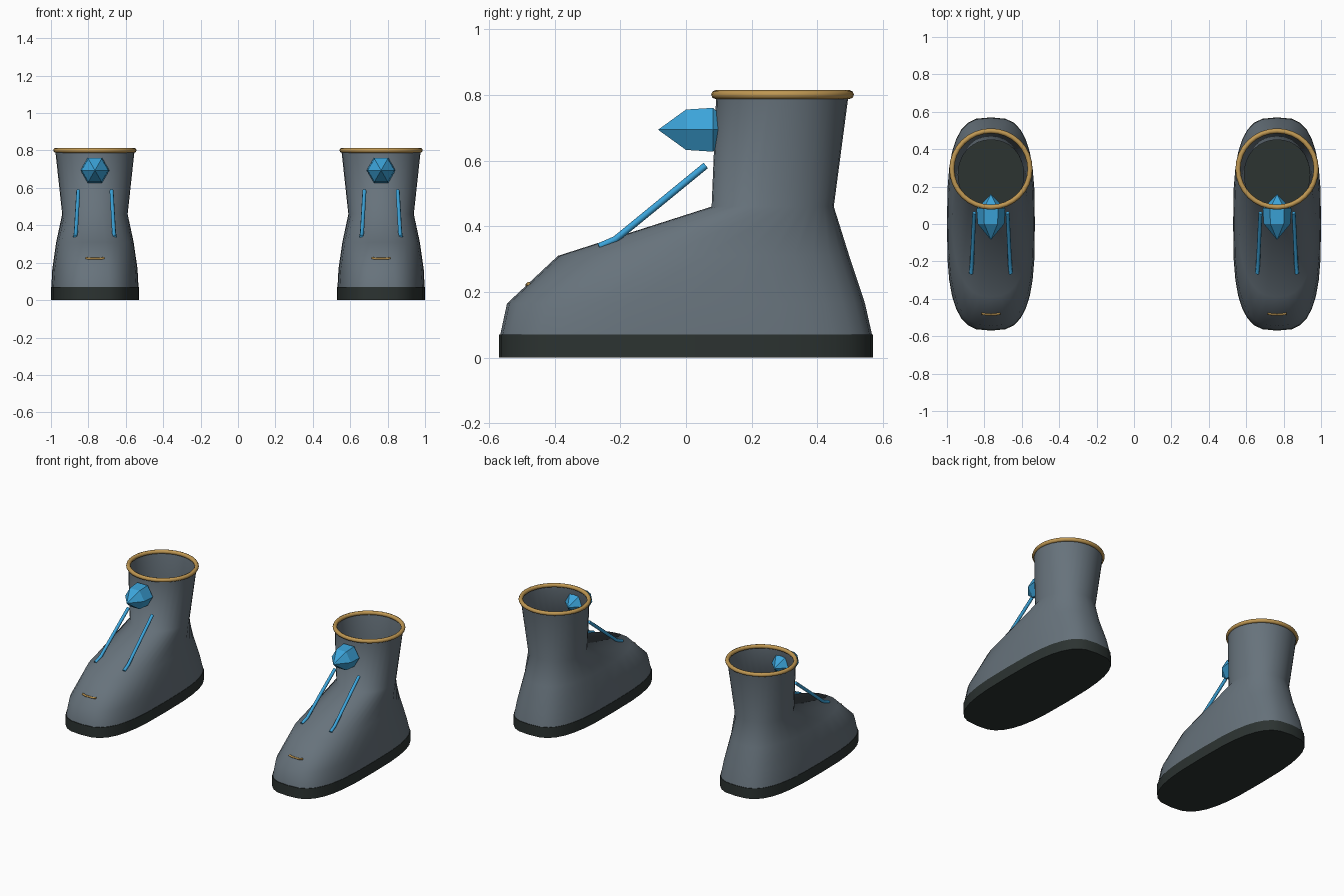
import bpy, bmesh, math

if "Cube" in bpy.data.objects:
    bpy.data.objects.remove(bpy.data.objects["Cube"])

SEG = 32


def material(name, rgb):
    m = bpy.data.materials.new(name)
    m.diffuse_color = (*rgb, 1)
    m.use_nodes = True
    m.node_tree.nodes["Principled BSDF"].inputs["Base Color"].default_value = m.diffuse_color
    return m


GREY = material("slate grey", (0.135, 0.17, 0.2))
DARK = material("dark sole", (0.025, 0.033, 0.031))
GOLD = material("gold trim", (0.52, 0.31, 0.085))
BLUE = material("blue crystal", (0.045, 0.37, 0.7))


def add_object(name, bm, mat, x, smooth=None):
    bmesh.ops.recalc_face_normals(bm, faces=bm.faces)
    me = bpy.data.meshes.new(name)
    bm.to_mesh(me)
    bm.free()
    me.materials.append(mat)
    ob = bpy.data.objects.new(name, me)
    ob.location.x = x
    bpy.context.collection.objects.link(ob)
    if smooth:
        bpy.ops.object.select_all(action='DESELECT')
        bpy.context.view_layer.objects.active = ob
        ob.select_set(True)
        bpy.ops.object.shade_smooth_by_angle(angle=math.radians(smooth))
    return ob


def outline(z, y0, y1, half_width, power):
    """Rounded-rectangle (superellipse) ring at one height."""
    pts = []
    for i in range(SEG):
        a = 2 * math.pi * i / SEG
        c, s = math.cos(a), math.sin(a)
        pts.append((math.copysign(abs(c) ** (2 / power), c) * half_width,
                    (y0 + y1) / 2 + math.copysign(abs(s) ** (2 / power), s) * (y1 - y0) / 2,
                    z))
    return pts


def loft(rings, cap):
    bm = bmesh.new()
    loops = [[bm.verts.new(p) for p in r] for r in rings]
    for a, b in zip(loops, loops[1:]):
        n = len(a)
        for i in range(n):
            j = (i + 1) % n
            bm.faces.new((a[i], a[j], b[j], b[i]))
    if cap:
        bm.faces.new(loops[0])
        bm.faces.new(loops[-1])
    return bm


def cord(name, points, radius, mat, x):
    cu = bpy.data.curves.new(name, 'CURVE')
    cu.dimensions = '3D'
    cu.bevel_depth = radius
    cu.bevel_resolution = 2
    cu.use_fill_caps = True
    sp = cu.splines.new('POLY')
    sp.points.add(len(points) - 1)
    for p, co in zip(sp.points, points):
        p.co = (*co, 1)
    cu.materials.append(mat)
    ob = bpy.data.objects.new(name, cu)
    ob.location.x = x
    bpy.context.collection.objects.link(ob)


def boot(x, side):
    # Sole slab
    add_object(side + "_sole", loft([outline(0, -0.57, 0.57, 0.235, 3),
                                     outline(0.07, -0.57, 0.57, 0.235, 3)], True), DARK, x, 40)

    # Open upper: toe, instep, ankle and shaft
    upper = [outline(0.068, -0.566, 0.567, 0.233, 3),
             outline(0.165, -0.545, 0.545, 0.228, 2.8),
             outline(0.31, -0.39, 0.497, 0.207, 2.5),
             outline(0.46, 0.078, 0.45, 0.175, 2.1),
             outline(0.80, 0.092, 0.495, 0.212, 2)]
    add_object(side + "_upper", loft(upper, False), GREY, x, 75)

    # Rolled rim around the opening
    rim = []
    for k in range(9):
        a = 2 * math.pi * k / 8
        d = 0.0135 * math.cos(a)
        rim.append(outline(0.801 + 0.0135 * math.sin(a), 0.09 - d, 0.498 + d, 0.209 + d, 2))
    bm = loft(rim, False)
    bmesh.ops.remove_doubles(bm, verts=bm.verts, dist=0.0001)
    add_object(side + "_rim", bm, GOLD, x, 60)

    # Six-sided crystal, pointed at both ends
    bm = bmesh.new()
    rings = [[bm.verts.new((r * math.cos(i * math.pi / 3), y, 0.694 + r * math.sin(i * math.pi / 3)))
              for i in range(6)] for y, r in ((0.0, 0.071), (0.082, 0.077))]
    tips = [bm.verts.new((0, y, 0.694)) for y in (-0.085, 0.16)]
    for i in range(6):
        j = (i + 1) % 6
        bm.faces.new((rings[0][i], rings[0][j], rings[1][j], rings[1][i]))
        for ring, tip in zip(rings, tips):
            bm.faces.new((ring[i], ring[j], tip))
    add_object(side + "_crystal", bm, BLUE, x)

    # Pair of straps from shaft to instep
    for s in (-1, 1):
        cord(side + "_strap", [(s * 0.089, 0.06, 0.585), (s * 0.102, -0.215, 0.36),
                               (s * 0.106, -0.265, 0.338)], 0.0105, BLUE, x)

    # Small toe stitch
    cord(side + "_toe_stitch", [(-0.05, -0.479, 0.225), (-0.025, -0.483, 0.221), (0.025, -0.483, 0.221),
                                (0.05, -0.479, 0.225)], 0.006, GOLD, x)


boot(-0.765, "left")
boot(0.765, "right")
